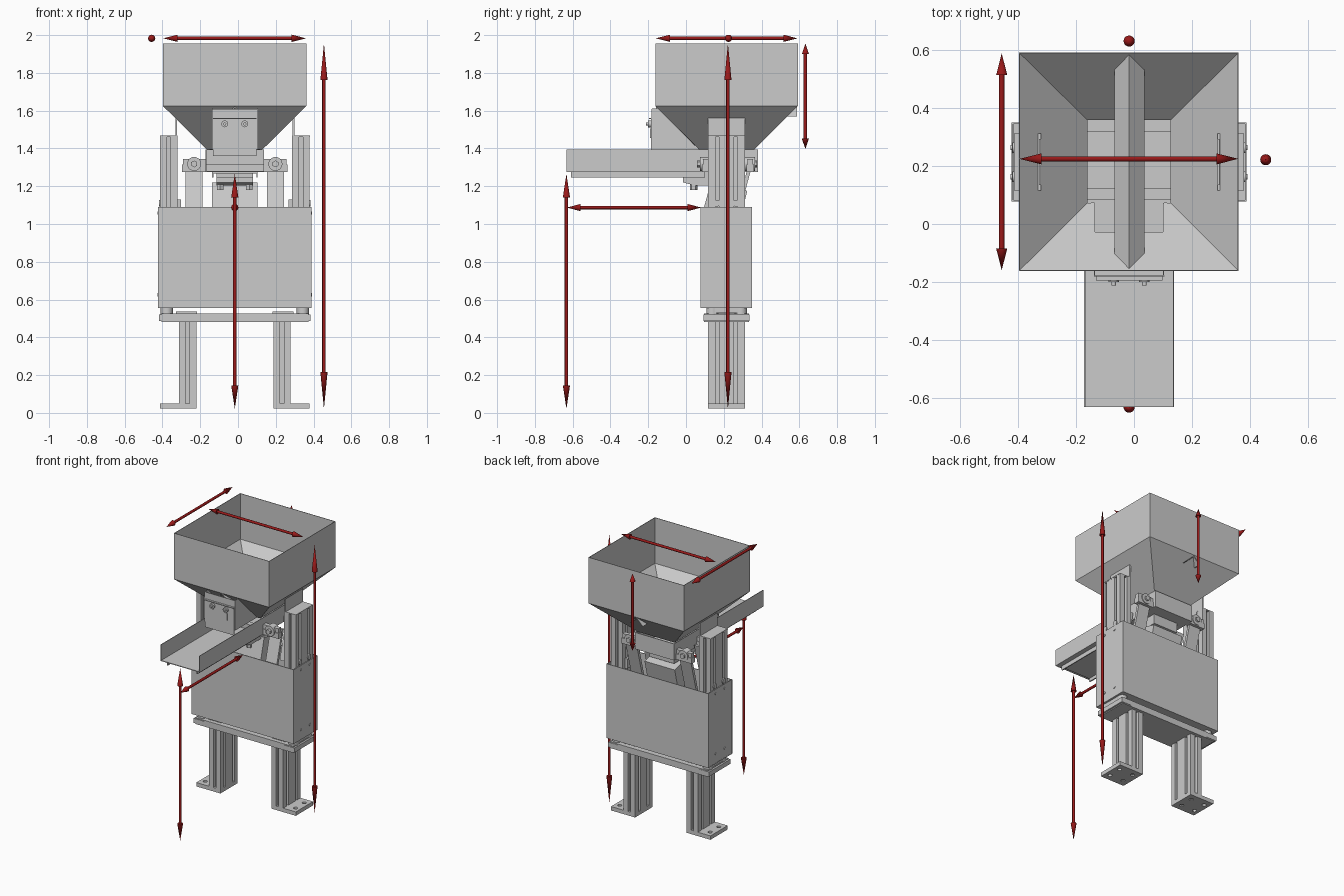
import bpy, bmesh, math
from mathutils import Vector

if "Cube" in bpy.data.objects:
    bpy.data.objects.remove(bpy.data.objects["Cube"])

CX, CY = -0.017, 0.214          # machine centre line
SIDES = ((-1, "left"), (1, "right"))


def mesh_object(name, verts, faces, thickness=0):
    me = bpy.data.meshes.new(name)
    bm = bmesh.new()
    vs = [bm.verts.new(v) for v in verts]
    for f in faces:
        bm.faces.new([vs[i] for i in f])
    bmesh.ops.recalc_face_normals(bm, faces=bm.faces)
    bm.to_mesh(me)
    bm.free()
    ob = bpy.data.objects.new(name, me)
    bpy.context.collection.objects.link(ob)
    if thickness:
        mod = ob.modifiers.new("sheet", 'SOLIDIFY')
        mod.thickness = thickness
        mod.offset = 0
    return ob


def prism(name, pts, axis, a, b):
    """Extrude a 2D outline along x, y or z from a to b."""
    place = {'x': lambda p, h: (h, p[0], p[1]),
             'y': lambda p, h: (p[0], h, p[1]),
             'z': lambda p, h: (p[0], p[1], h)}[axis]
    n = len(pts)
    verts = [place(p, a) for p in pts] + [place(p, b) for p in pts]
    faces = [list(range(n)), list(range(2 * n - 1, n - 1, -1))]
    faces += [(i, (i + 1) % n, n + (i + 1) % n, n + i) for i in range(n)]
    return mesh_object(name, verts, faces)


def box(name, x0, x1, y0, y1, z0, z1):
    return prism(name, [(x0, y0), (x1, y0), (x1, y1), (x0, y1)], 'z', z0, z1)


def mbox(name, s, d0, d1, *yz):
    """Box between distances d0 and d1 from the centre line, on side s."""
    a, b = sorted((CX + s * d0, CX + s * d1))
    return box(name, a, b, *yz)


def rod(name, p, q, r, r2=None, sides=20):
    p, q = Vector(p), Vector(q)
    me = bpy.data.meshes.new(name)
    bm = bmesh.new()
    bmesh.ops.create_cone(bm, cap_ends=True, segments=sides, radius1=r,
                          radius2=r if r2 is None else r2, depth=(q - p).length)
    for f in bm.faces:
        f.smooth = len(f.verts) < 5
    for e in bm.edges:
        e.smooth = e.calc_face_angle(0) < 0.6
    bm.to_mesh(me)
    bm.free()
    ob = bpy.data.objects.new(name, me)
    bpy.context.collection.objects.link(ob)
    ob.location = (p + q) / 2
    ob.rotation_euler = (q - p).to_track_quat('Z', 'Y').to_euler()
    return ob


def cut(ob, cutter):
    cutter.hide_render = True
    cutter.hide_set(True)
    mod = ob.modifiers.new("hole", 'BOOLEAN')
    mod.operation = 'DIFFERENCE'
    mod.object = cutter


def extrusion(name, x, y, z0, z1):
    """Slotted aluminium column."""
    hx, hy, s, d, c = .046, .098, .01, .022, .049
    q = [(hx, c - s), (hx - d, c - s), (hx - d, c + s), (hx, c + s), (hx, hy), (s, hy), (s, hy - d)]
    up = q + [(-a, b) for a, b in reversed(q)]
    pts = up + [(-a, -b) for a, b in up]
    return prism(name, [(x + a, y + b) for a, b in pts], 'z', z0, z1)


# Hopper: straight rim, tapered bottom, notch in the front slope for the outlet
def ring(x0, x1, y0, y1, z):
    return [(x0, y0, z), (x1, y0, z), (x1, y1, z), (x0, y1, z)]

hv = ring(-.395, .36, -.16, .59, 1.955) + ring(-.395, .36, -.16, .59, 1.625) \
    + ring(-.162, .127, .072, .36, 1.395)
hv += [(-.137, .072, 1.395), (-.137, -.03, 1.496), (.104, -.03, 1.496), (.104, .072, 1.395)]
hf = [(i, (i + 1) % 4, 4 + (i + 1) % 4, 4 + i) for i in range(4)]
hf += [(i, i % 4 + 5 if i < 7 else 4, i + 5 if i < 7 else 8, i + 4) for i in (5, 6, 7)]
hf += [(4, 5, 9, 15, 14, 13, 12, 8)]
mesh_object("hopper", hv, hf, .005)

# Ridge bar across the hopper
prism("hopper_ridge", [(-.068, 1.57), (CX, 1.622), (.036, 1.57), (.03, 1.57), (CX, 1.614), (-.062, 1.57)],
      'y', -.158, .588)

# Outlet housing with adjustable gate
for s, side in SIDES:
    x = CX + s * .119
    prism("outlet_cheek_" + side, [(-.18, 1.395), (.072, 1.395), (-.145, 1.612), (-.18, 1.612)],
          'x', x - .002, x + .002)
    gx = CX + s * .053
    rod("gate_knob_" + side, (gx, -.183, 1.53), (gx, -.2, 1.53), .018)
    rod("gate_stud_" + side, (gx, -.2, 1.53), (gx, -.212, 1.53), .008)
    box("gate_slot_" + side, gx - .01, gx + .01, -.19, -.184, 1.455, 1.505)
box("outlet_front", -.138, .105, -.182, -.178, 1.395, 1.61)
box("gate_plate", -.132, .099, -.186, -.181, 1.36, 1.56)
box("gate_lip", -.132, .099, -.196, -.181, 1.556, 1.562)

# Vibrating trough: U-shaped sheet, closed at the back
prism("trough", [(-.172, 1.275), (.138, 1.275), (.138, 1.394), (.134, 1.394), (.134, 1.28),
                 (-.168, 1.28), (-.168, 1.394), (-.172, 1.394)], 'y', -.633, .382)
box("trough_back", -.168, .134, .377, .382, 1.28, 1.394)
prism("trough_channel", [(-.137, 1.245), (-.13, 1.245), (-.13, 1.268), (.097, 1.268), (.097, 1.245),
                         (.104, 1.245), (.104, 1.275), (-.137, 1.275)], 'y', -.61, .1)
prism("drive_bracket", [(-.015, 1.245), (-.015, 1.22), (.04, 1.205), (.3, 1.205), (.3, 1.275), (.1, 1.275), (.1, 1.245)],
      'x', -.115, .08)

# Magnet drive, tilted
drive = box("magnet_drive", -.137, .103, -.09, .09, -.09, .09)
drive.location = (0, .215, 1.11)
drive.rotation_euler.x = -.25

# Cross bars, leaf springs and clamp bolts
for y, tag in ((.1, "front"), (.335, "rear")):
    box(tag + "_cross_bar", -.297, .263, y - .015, y + .025, 1.275, 1.315)
    t = y + (.06 if tag == "front" else 0)
    out = -1 if tag == "front" else 1
    for s, side in SIDES:
        x = CX + s * .215
        prism(f"{tag}_leaf_spring_{side}", [(t - .08, 1.03), (t - .06, 1.03), (t + .015, 1.31), (t - .005, 1.31)],
              'x', x - .045, x + .045)
        rod(f"{tag}_clamp_{side}", (x, y - .025, 1.318), (x, y + .03, 1.318), .037)
        rod(f"{tag}_bolt_{side}", (x, y, 1.318), (x, y + out * .042, 1.318), .018, sides=6)
        box(f"{tag}_clamp_lug_{side}", x - .06, x + .06, y - .01, y + .02, 1.29, 1.345)
for s, side in SIDES:
    rod("bracket_bolt_" + side, (CX + s * .077, .04, 1.18), (CX + s * .077, .04, 1.21), .02, sides=6)

# Cabinet: thin open-topped housing
x0, x1, y0, y1, z0, z1 = -.423, .388, .078, .35, .555, 1.09
box("cabinet_front", x0, x1, y0, y0 + .005, z0, z1)
box("cabinet_back", x0, x1, y1 - .005, y1, z0, z1)
box("cabinet_floor", x0, x1, y0, y1, z0, z0 + .005)

# Side parts: columns, hopper brackets, legs, feet, buffers
for s, side in SIDES:
    mbox("cabinet_side_" + side, s, .4, .405, y0, y1, z0, z1)
    extrusion("column_" + side, CX + s * .35, CY, .57, 1.46)
    mbox("column_cap_" + side, s, .304, .397, .116, .312, 1.46, 1.468)
    mbox("hopper_bracket_" + side, s, .305, .315, .116, .312, 1.4, 1.565)
    mbox("bracket_strap_" + side, s, .305, .312, .135, .293, 1.5, 1.61)
    extrusion("leg_" + side, CX + s * .25, CY, .03, .49)
    foot = mbox("foot_" + side, s, .204, .396, .116, .312, .022, .05)
    for d in (.25, .36):
        for y in (.165, .263):
            x = CX + s * d
            cut(foot, rod("foot_hole_cutter", (x, y, 0), (x, y, .1 if d > .3 else .035), .014, sides=16))
    for y in (.163, .264):
        for z in (.625, 1.058):
            rod("side_screw_" + side, (CX + s * .4, y, z), (CX + s * .409, y, z), .009, sides=12)
        rod("column_screw_" + side, (CX + s * .385, y, 1.11), (CX + s * .402, y, 1.11), .018, sides=12)
        mbox("spring_mount_" + side, s, .285, .304, y - .02, y + .02, 1.06, 1.13)
    for y in (.14, .29):
        rod("buffer_" + side, (CX + s * .36, y, .52), (CX + s * .36, y, .558), .032)
    mbox("leg_top_plate_" + side, s, .2, .31, .125, .3, .525, .537)
    mbox("end_plate_" + side, s, .33, .39, .135, .293, .53, .6)
    mbox("end_flange_" + side, s, .32, .402, .092, .336, .487, .52)

# Base beam carrying the cabinet
box("base_beam", -.405, .372, .096, .333, .481, .526)

# Red dimension arrows
red = bpy.data.materials.new("arrow_red")
red.diffuse_color = (.32, .01, .01, 1)
red.use_nodes = True
red.node_tree.nodes["Principled BSDF"].inputs["Base Color"].default_value = red.diffuse_color
arrows = {
    "total_height": ((.455, .222, .022), (.455, .222, 1.955)),
    "trough_height": ((CX, -.633, .022), (CX, -.633, 1.265)),
    "trough_reach": ((CX, -.63, 1.087), (CX, .08, 1.087)),
    "hopper_width": ((-.395, .225, 1.983), (.36, .225, 1.983)),
    "hopper_depth": ((-.457, -.16, 1.983), (-.457, .59, 1.983)),
    "hopper_height": ((CX, .632, 1.397), (CX, .632, 1.955)),
}
for name, (p, q) in arrows.items():
    p, q = Vector(p), Vector(q)
    a, b = p.lerp(q, .1), p.lerp(q, .9)
    for ob in (rod(name + "_shaft", a, b, .009), rod(name + "_tip_start", a, p, .019, 0),
               rod(name + "_tip_end", b, q, .019, 0)):
        ob.data.materials.append(red)
